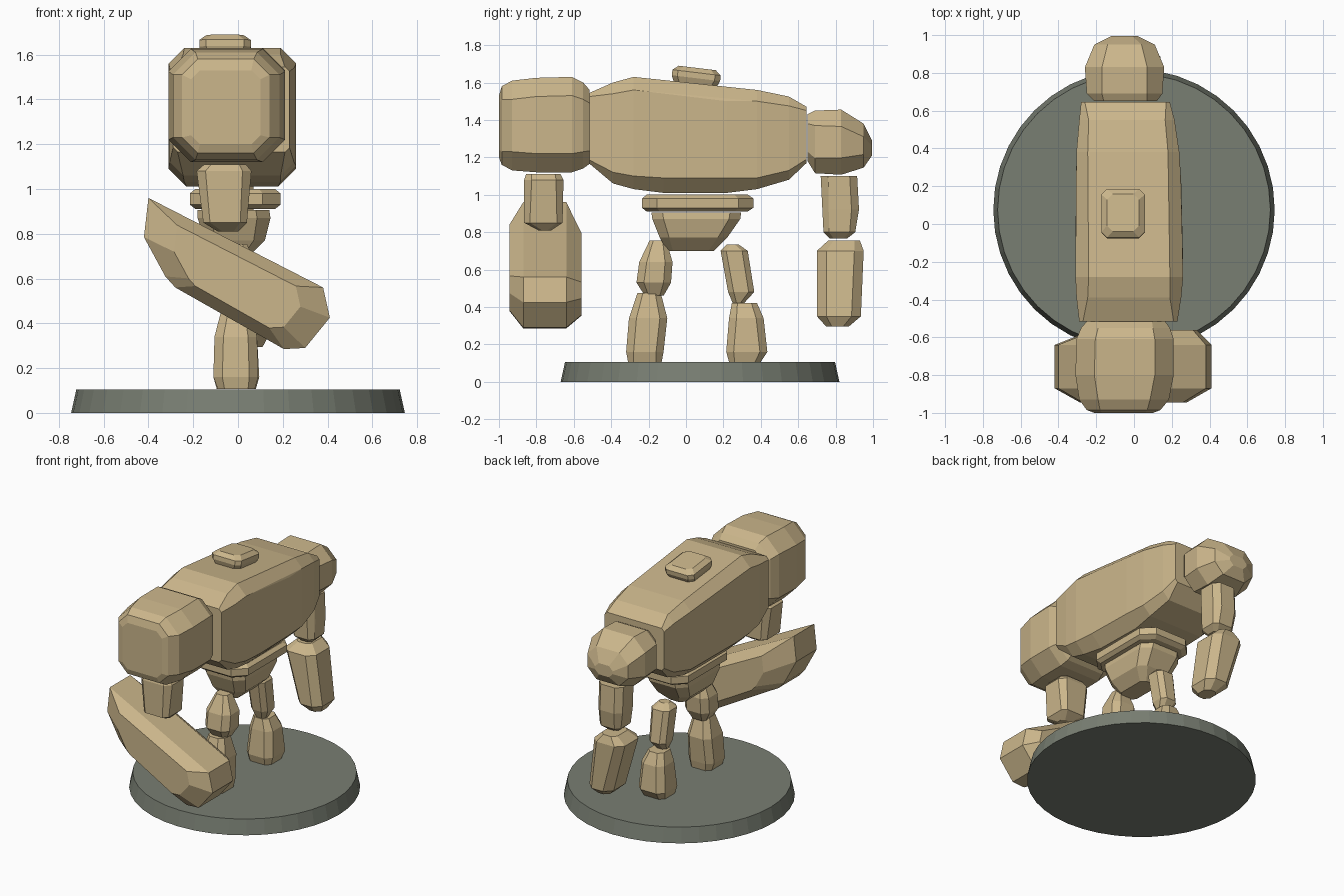
import bpy, bmesh
from mathutils import Vector


def material(name, color):
    m = bpy.data.materials.new(name)
    m.diffuse_color = color
    return m


TAN = material("tan", (0.60, 0.47, 0.26, 1))
GREY = material("grey", (0.19, 0.21, 0.17, 1))


def hull(name, points):
    """Faceted solid wrapped around a set of points."""
    bm = bmesh.new()
    for p in points:
        bm.verts.new(p)
    res = bmesh.ops.convex_hull(bm, input=bm.verts[:])
    loose = [v for v in bm.verts if not v.link_faces]
    bmesh.ops.delete(bm, geom=loose, context='VERTS')
    bmesh.ops.dissolve_limit(bm, angle_limit=0.04, verts=bm.verts[:], edges=bm.edges[:])
    bmesh.ops.recalc_face_normals(bm, faces=bm.faces[:])
    me = bpy.data.meshes.new(name)
    bm.to_mesh(me)
    bm.free()
    me.materials.append(TAN)
    ob = bpy.data.objects.new(name, me)
    bpy.context.collection.objects.link(ob)
    return ob


def block(name, axis, sections):
    """Block from chamfered rectangles (t, u0, u1, v0, v1, chamfer) along y or z."""
    pts = []
    for t, u0, u1, v0, v1, c in sections:
        ring = [(u0 + c, v0), (u1 - c, v0), (u1, v0 + c), (u1, v1 - c),
                (u1 - c, v1), (u0 + c, v1), (u0, v1 - c), (u0, v0 + c)]
        pts += [(u, v, t) if axis == 'z' else (u, t, v) for u, v in ring]
    return hull(name, pts)


# Round base
bpy.ops.mesh.primitive_cone_add(vertices=40, radius1=0.745, radius2=0.722,
                                depth=0.105, location=(0, 0.075, 0.0525))
base = bpy.context.object
base.name = "base"
base.data.materials.append(GREY)

# Torso, lofted from front to back
block("torso", 'y', [
    (-0.515, -0.29, 0.23, 1.165, 1.545, 0.02),
    (-0.39, -0.305, 0.25, 1.06, 1.60, 0.06),
    (-0.28, -0.31, 0.26, 1.03, 1.63, 0.07),
    (-0.12, -0.31, 0.258, 1.01, 1.615, 0.08),
    (0.22, -0.31, 0.25, 1.01, 1.58, 0.08),
    (0.38, -0.305, 0.24, 1.03, 1.56, 0.06),
    (0.55, -0.29, 0.215, 1.08, 1.525, 0.05),
    (0.645, -0.28, 0.19, 1.17, 1.47, 0.02)])

# Head stub
head = block("head", 'z', [
    (-0.05, -0.10, 0.10, -0.115, 0.115, 0.03),
    (-0.015, -0.115, 0.115, -0.13, 0.13, 0.03),
    (0.015, -0.115, 0.115, -0.13, 0.13, 0.03),
    (0.04, -0.085, 0.085, -0.10, 0.10, 0.03)])
head.location = (-0.058, 0.055, 1.638)
head.rotation_euler = (-0.12, 0, 0)

# Shoulders
block("large_shoulder", 'y', [
    (-1.0, -0.21, 0.10, 1.20, 1.53, 0.04),
    (-0.985, -0.25, 0.14, 1.16, 1.58, 0.07),
    (-0.93, -0.29, 0.185, 1.13, 1.61, 0.10),
    (-0.80, -0.31, 0.21, 1.12, 1.625, 0.10),
    (-0.61, -0.305, 0.21, 1.12, 1.63, 0.10),
    (-0.55, -0.28, 0.19, 1.14, 1.60, 0.09),
    (-0.515, -0.25, 0.165, 1.165, 1.56, 0.07)])
block("small_shoulder", 'y', [
    (0.65, -0.21, 0.12, 1.18, 1.43, 0.05),
    (0.69, -0.25, 0.15, 1.115, 1.45, 0.08),
    (0.83, -0.26, 0.16, 1.107, 1.455, 0.09),
    (0.95, -0.21, 0.11, 1.145, 1.38, 0.07),
    (0.995, -0.12, 0.02, 1.21, 1.29, 0.03)])

# Waist ring and pelvis
block("waist", 'z', [
    (0.91, -0.19, 0.165, -0.21, 0.33, 0.07),
    (0.93, -0.215, 0.19, -0.235, 0.36, 0.08),
    (0.98, -0.215, 0.19, -0.235, 0.36, 0.08),
    (1.0, -0.19, 0.165, -0.21, 0.33, 0.07)])
block("pelvis", 'z', [
    (0.70, -0.08, 0.05, -0.10, 0.15, 0.03),
    (0.77, -0.15, 0.12, -0.14, 0.22, 0.05),
    (0.87, -0.18, 0.145, -0.18, 0.29, 0.06),
    (0.905, -0.18, 0.14, -0.185, 0.295, 0.06)])

# Legs
block("front_thigh", 'z', [
    (0.46, -0.06, 0.05, -0.22, -0.12, 0.02),
    (0.53, -0.10, 0.09, -0.265, -0.08, 0.04),
    (0.64, -0.10, 0.09, -0.25, -0.072, 0.04),
    (0.755, -0.05, 0.04, -0.195, -0.105, 0.02)])
block("front_shin", 'z', [
    (0.107, -0.09, 0.075, -0.31, -0.13, 0.03),
    (0.16, -0.11, 0.09, -0.32, -0.12, 0.04),
    (0.34, -0.105, 0.085, -0.305, -0.10, 0.04),
    (0.475, -0.07, 0.055, -0.26, -0.135, 0.03)])
block("back_thigh", 'z', [
    (0.42, -0.05, 0.03, 0.25, 0.31, 0.02),
    (0.48, -0.075, 0.055, 0.225, 0.365, 0.03),
    (0.70, -0.08, 0.06, 0.185, 0.33, 0.03),
    (0.735, -0.045, 0.03, 0.22, 0.28, 0.02)])
block("back_shin", 'z', [
    (0.107, -0.095, 0.08, 0.23, 0.40, 0.03),
    (0.16, -0.11, 0.095, 0.215, 0.435, 0.04),
    (0.34, -0.095, 0.085, 0.23, 0.415, 0.04),
    (0.42, -0.07, 0.05, 0.245, 0.38, 0.03)])

# Arms
block("large_upper_arm", 'z', [
    (0.81, -0.09, 0.0, -0.79, -0.72, 0.02),
    (0.85, -0.155, 0.04, -0.865, -0.66, 0.03),
    (1.08, -0.185, 0.06, -0.865, -0.655, 0.04),
    (1.11, -0.15, 0.035, -0.855, -0.67, 0.03)])
block("small_upper_arm", 'z', [
    (0.765, -0.06, 0.03, 0.77, 0.86, 0.02),
    (0.80, -0.10, 0.065, 0.735, 0.905, 0.03),
    (0.92, -0.12, 0.07, 0.73, 0.925, 0.04),
    (1.10, -0.12, 0.07, 0.72, 0.915, 0.04)])
block("small_forearm", 'z', [
    (0.295, 0.01, 0.11, 0.75, 0.87, 0.03),
    (0.35, -0.05, 0.14, 0.70, 0.935, 0.05),
    (0.70, -0.15, 0.09, 0.70, 0.95, 0.05),
    (0.755, -0.09, 0.03, 0.76, 0.93, 0.03)])

# Long forearm: side profile, inset towards both faces
profile = [(-0.40, 0.96), (0.38, 0.56), (0.41, 0.425), (0.30, 0.29),
           (0.205, 0.285), (-0.28, 0.56), (-0.325, 0.61), (-0.42, 0.785)]
layers = [(-0.945, 0.68, 0.0), (-0.87, 1, 0), (-0.64, 1, 0), (-0.56, 0.66, 0.06)]
hull("large_forearm", [(0.0 + x * s + dx, y, 0.58 + (z - 0.58) * s - dx * 0.55)
                       for y, s, dx in layers for x, z in profile])
